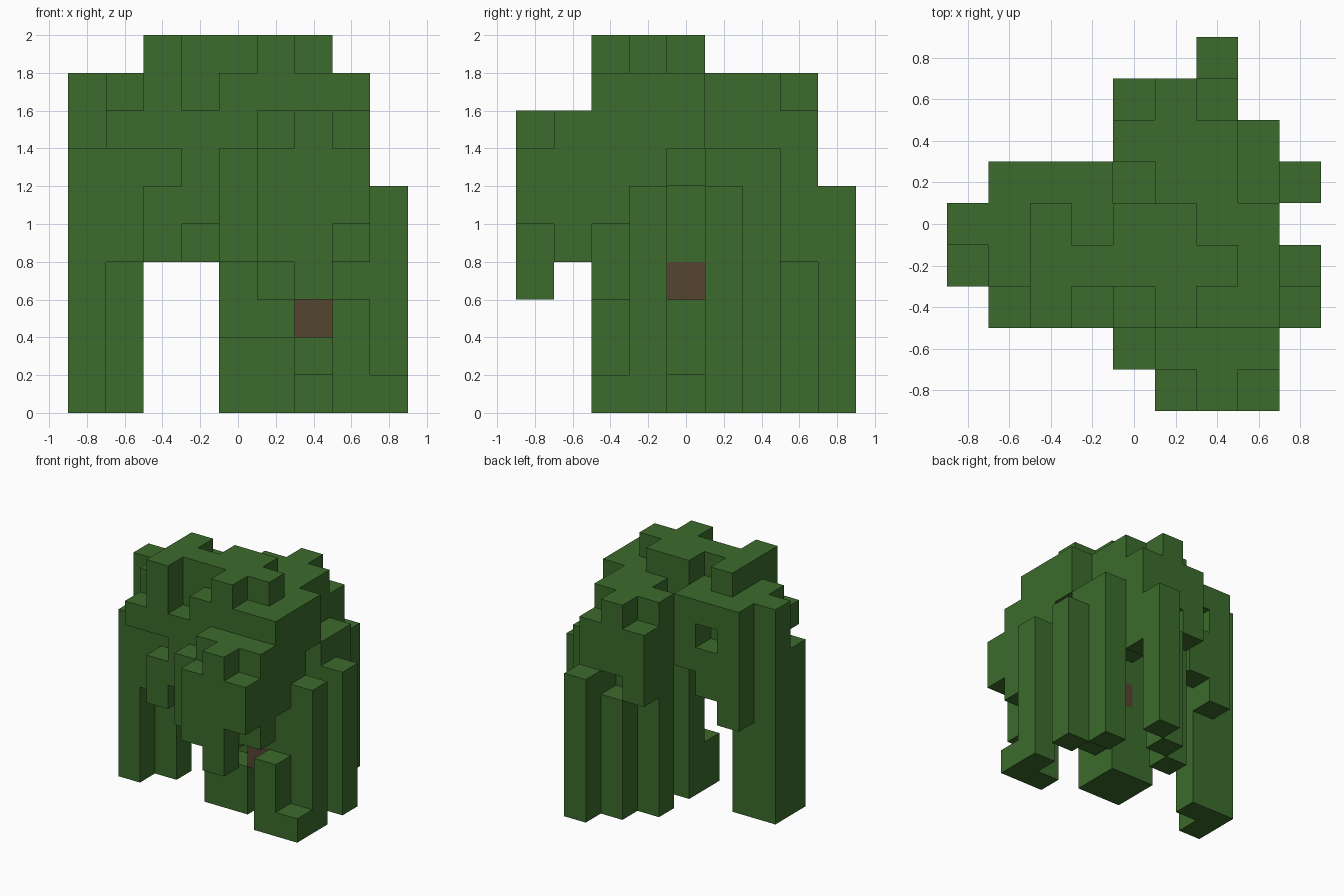
import bpy
import bmesh
from mathutils import Vector

CELL = 0.2
CROWN = 9  # level of the crown's main top, in cells

if "Cube" in bpy.data.objects:
    bpy.data.objects.remove(bpy.data.objects["Cube"], do_unlink=True)


def make_material(name, colour):
    material = bpy.data.materials.new(name)
    material.use_nodes = True
    material.diffuse_color = colour
    shader = next(n for n in material.node_tree.nodes if n.type == "BSDF_PRINCIPLED")
    shader.inputs["Base Color"].default_value = colour
    return material


leaf_green = make_material("leaf_green", (0.045, 0.147, 0.025, 1))
bark_brown = make_material("bark_brown", (0.093, 0.058, 0.030, 1))

owner = {}  # cell -> name of the part that fills it
materials = {}  # part name -> material


def span(value):
    """One cell, or an inclusive run of cells."""
    first, last = value if isinstance(value, tuple) else (value, value)
    return range(first, last + 1)


def start_part(name, material=leaf_green):
    """Return a function that fills blocks of cells for this part."""
    materials[name] = material

    def block(x, y, bottom=0, top=CROWN):
        for i in span(x):
            for j in span(y):
                for k in range(bottom, top):
                    owner.setdefault((i, j, k), name)

    return block


def add_open_faces(bm, cell):
    """Add the sides of a cell that no neighbour covers."""
    centre = Vector(cell)
    for axis in range(3):
        for sign in (-1, 1):
            normal = Vector((0, 0, 0))
            normal[axis] = sign
            if tuple(int(c) for c in centre + normal) in owner:
                continue
            u = Vector((0, 0, 0))
            u[(axis + 1) % 3] = 1
            v = normal.cross(u)
            corners = [normal - u - v, normal + u - v, normal + u + v, normal - u + v]
            bm.faces.new([bm.verts.new(centre + c / 2) for c in corners])


def build_part(name):
    bm = bmesh.new()
    for cell, part in owner.items():
        if part == name:
            add_open_faces(bm, cell)
    bmesh.ops.remove_doubles(bm, verts=bm.verts, dist=0.01)
    bmesh.ops.dissolve_limit(bm, angle_limit=0.01, verts=bm.verts, edges=bm.edges)
    bmesh.ops.translate(bm, verts=bm.verts, vec=(-4, -4, 0.5))
    bmesh.ops.scale(bm, verts=bm.verts, vec=(CELL, CELL, CELL))
    mesh = bpy.data.meshes.new(name)
    bm.to_mesh(mesh)
    bm.free()
    mesh.materials.append(materials[name])
    bpy.context.collection.objects.link(bpy.data.objects.new(name, mesh))


# Exposed wood between the leaves
bark = start_part("bark_blocks", bark_brown)
bark(x=6, y=3, bottom=2, top=3)
bark(x=5, y=4, bottom=3, top=4)

# Overgrown trunk with two side growths
trunk = start_part("trunk")
trunk(x=(4, 5), y=3, top=2)
trunk(x=(4, 5), y=4, top=6)
trunk(x=6, y=4, bottom=1, top=3)
trunk(x=6, y=3, bottom=3)
trunk(x=3, y=3, bottom=4)

# Main mass of the crown
crown = start_part("crown_body")
crown(x=(2, 6), y=(3, 4), bottom=6)
crown(x=(5, 6), y=(5, 6), bottom=5)
crown(x=3, y=5, bottom=6)
crown(x=4, y=5, bottom=6, top=CROWN - 1)
crown(x=7, y=3, bottom=3)
crown(x=7, y=4, bottom=7)
crown(x=1, y=3, bottom=4)

# Raised tufts, one cell high, on top of the crown
tuft = start_part("crown_top")
for x, y in ((2, (2, 4)), ((3, 6), 3), ((4, 5), 4), (5, 2)):
    tuft(x, y, CROWN, CROWN + 1)

# Leaves hanging over the front edge
front = start_part("front_foliage")
front(x=1, y=2, bottom=7, top=8)
front(x=2, y=2, bottom=7)
front(x=2, y=2, bottom=4, top=6)
front(x=3, y=2, bottom=5, top=8)
front(x=(4, 7), y=2, bottom=5)
front(x=5, y=2, bottom=3)
front(x=4, y=1, bottom=4, top=7)
front(x=(5, 7), y=1, bottom=4, top=8)
front(x=5, y=0, bottom=4, top=7)
front(x=6, y=0, bottom=3, top=8)
front(x=7, y=0, bottom=5, top=7)

# Leaves hanging over the back edge
back = start_part("back_foliage")
back(x=1, y=5, bottom=4)
back(x=2, y=5, bottom=5, top=7)
back(x=2, y=5, bottom=8)
back(x=7, y=5, bottom=4, top=7)
back(x=4, y=7, bottom=5, top=8)
back(x=5, y=7, bottom=6)
back(x=6, y=7, bottom=4, top=8)

# Long strands that reach the ground
right_strand = start_part("right_strands")
right_strand(x=(0, 1), y=4)
right_strand(x=0, y=3, top=7)

left_strand = start_part("left_strands")
left_strand(x=7, y=2, top=3)
left_strand(x=8, y=2, top=1)
for y in (3, 5):
    left_strand(x=8, y=y, top=6)

back_strand = start_part("back_strands")
back_strand(x=4, y=6)
back_strand(x=7, y=6, top=7)
back_strand(x=5, y=7, top=5)
back_strand(x=6, y=8, top=6)

for part in materials:
    build_part(part)
